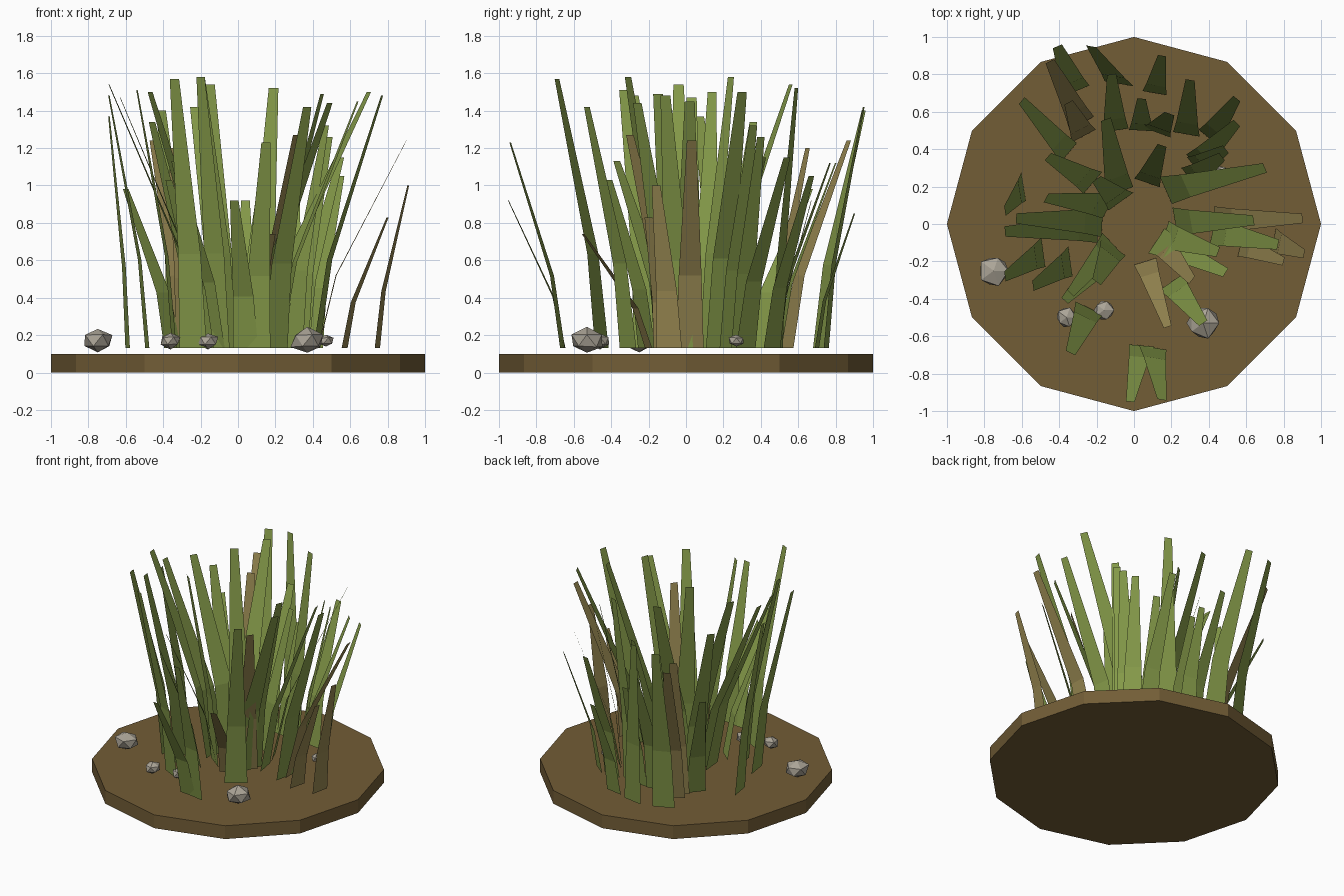
import bpy, bmesh, math, random
from mathutils import Vector

if "Cube" in bpy.data.objects:
    bpy.data.objects.remove(bpy.data.objects["Cube"])

random.seed(4)


def material(name, rgb):
    m = bpy.data.materials.new(name)
    m.diffuse_color = (*rgb, 1)
    m.use_nodes = True
    m.node_tree.nodes["Principled BSDF"].inputs["Base Color"].default_value = m.diffuse_color
    return m


SOIL = material("soil_brown", (0.168, 0.109, 0.037))
GREEN = material("grass_green", (0.235, 0.325, 0.067))
DRY = material("dry_tan", (0.30, 0.235, 0.08))
STONE = material("stone_grey", (0.41, 0.375, 0.31))


def finish(bm, name, mat):
    me = bpy.data.meshes.new(name)
    bm.to_mesh(me)
    bm.free()
    me.materials.append(mat)
    ob = bpy.data.objects.new(name, me)
    bpy.context.collection.objects.link(ob)
    return ob


def blade(bm, bx, by, tx, ty, top, facing_deg=None):
    """Flat two-segment blade that kinks outward and tapers to a cut tip."""
    base, tip = Vector((bx, by, 0.13)), Vector((tx, ty, top))
    # The blade faces mostly away from the clump centre, partly along its lean
    facing = (0.7 * base.xy.normalized() + 0.3 * (tip - base).xy.normalized()).normalized()
    if facing_deg is not None:
        a = math.radians(facing_deg)
        facing = Vector((math.cos(a), math.sin(a)))
    side = Vector((-facing.y, facing.x, 0))
    half = 0.05 + 0.022 * (top - 0.13)
    rows = []
    for across, up, width in ((0, 0, 1), (0.2, 0.35, 0.82), (1, 1, 0.34)):
        p = base.lerp(tip, across)
        p.z = 0.13 + up * (top - 0.13)
        rows.append([bm.verts.new(p - side * half * width),
                     bm.verts.new(p + side * half * width)])
    for (l0, r0), (l1, r1) in zip(rows, rows[1:]):
        bm.faces.new((l0, l1, r1, r0))


def clump(name, mat, blades):
    bm = bmesh.new()
    for b in blades:
        blade(bm, *b)
    finish(bm, name, mat)


# Twelve-sided soil disc
bm = bmesh.new()
rim = [bm.verts.new((math.cos(i * math.pi / 6), math.sin(i * math.pi / 6), 0))
       for i in range(12)]
bottom = bm.faces.new(rim)
ext = bmesh.ops.extrude_face_region(bm, geom=[bottom], use_keep_orig=True)
for v in ext["geom"]:
    if isinstance(v, bmesh.types.BMVert):
        v.co.z = 0.1
bmesh.ops.recalc_face_normals(bm, faces=bm.faces)
finish(bm, "soil_base", SOIL)

# Green blades: base x, y, tip x, y, tip height, optional facing angle
clump("back_grass", GREEN, [
    (-.31, .71, -.41, .95, 1.40), (-.08, .75, -.23, .95, 1.42, 80),
    (-.10, .50, -.12, .80, 1.12), (-.08, .17, -.15, .56, 1.54),
    (.11, .70, .15, .90, .85), (.28, .48, .30, .77, 1.12, 80),
    (.40, .46, .55, .67, 1.05), (.04, .50, .04, .67, .92),
    (.12, .49, .19, .59, 1.52), (.07, .22, .15, .42, 1.15),
    (-.07, .12, -.20, .24, 1.58),
])
clump("right_grass", GREEN, [
    (.33, .32, .55, .54, 1.15), (.30, .24, .47, .36, 1.32),
    (.17, .18, .70, .30, 1.50, 24), (.22, .01, .64, .02, 1.45, 10),
    (.42, -.04, .77, -.11, 1.48, -12), (.33, .30, .49, .40, 1.26),
])
clump("front_grass", GREEN, [
    (.12, -.09, .49, -.26, 1.44), (.16, -.06, .45, -.15, 1.49),
    (.20, -.31, .37, -.53, 1.42), (.04, -.65, -.02, -.95, .92, -95),
    (.10, -.66, .15, -.94, 1.23, -100), (-.24, -.45, -.34, -.69, 1.57),
    (-.12, -.10, -.34, -.37, 1.13), (-.11, -.12, -.20, -.31, 1.58),
    (-.18, -.21, -.37, -.41, 1.03),
])
clump("left_grass", GREEN, [
    (-.34, -.20, -.54, -.33, 1.51, 188), (-.485, -.15, -.69, -.28, 1.48, 188),
    (-.20, -.02, -.69, -.04, 1.54), (-.17, .01, -.63, .03, 1.47),
    (-.59, .20, -.69, .07, 1.37, 189), (-.35, .38, -.60, .66, .98, 140),
    (-.22, .22, -.46, .36, 1.34), (-.13, .10, -.47, .14, 1.50),
])

# Dried blades
clump("dry_grass", DRY, [
    (-.28, .54, -.45, .87, 1.24), (-.27, .47, -.35, .65, 1.20),
    (.43, .02, .90, .03, 1.24), (.745, -.09, .91, -.16, 1.00),
    (.57, -.11, .80, -.20, .83), (.14, -.09, .31, -.30, 1.27),
    (.06, -.20, .18, -.55, .74),
])

# Faceted pebbles
for i, (x, y, r) in enumerate([(-.75, -.25, .088), (.37, -.53, .092), (-.36, -.50, .058),
                               (-.16, -.46, .057), (.47, .27, .045)]):
    bm = bmesh.new()
    bmesh.ops.create_icosphere(bm, subdivisions=1, radius=r)
    for v in bm.verts:
        v.co *= random.uniform(0.88, 1.1)
        v.co = Vector((x + v.co.x, y + v.co.y, 0.17 + v.co.z * 0.76))
    finish(bm, f"pebble_{i + 1}", STONE)
